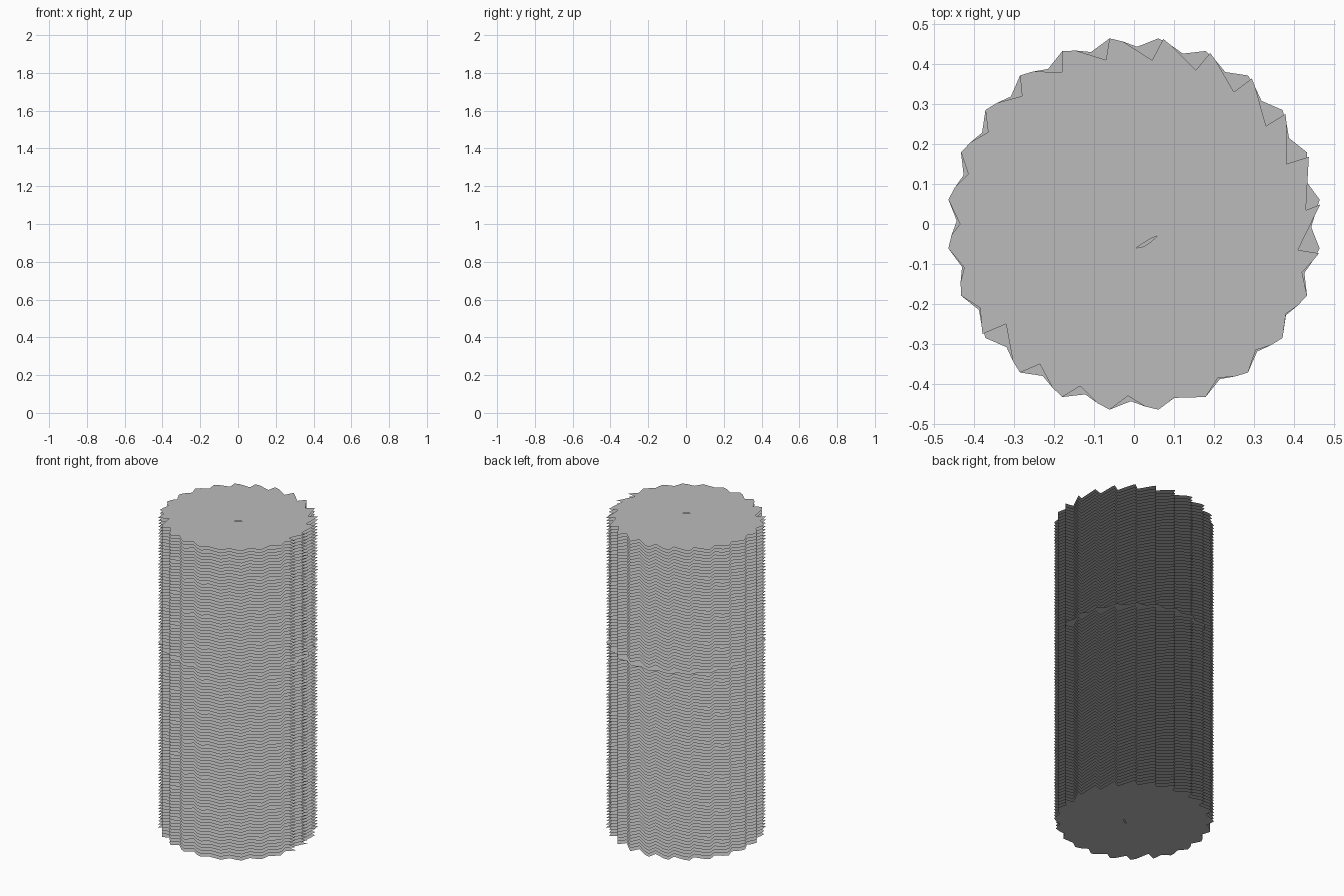
import bpy
import bmesh
from math import cos, sin, radians
from mathutils import Vector

cube = bpy.data.objects.get("Cube")
if cube:
    bpy.data.objects.remove(cube, do_unlink=True)

TEETH = 24
STEP = 360 / TEETH
TIP_RADIUS = 0.468
SPACING = 0.02

# Plain grey sheet material
grey = bpy.data.materials.new("sheet_grey")
grey.use_nodes = True
grey.diffuse_color = (0.5, 0.5, 0.5, 1)
grey.node_tree.nodes["Principled BSDF"].inputs["Base Color"].default_value = (0.5, 0.5, 0.5, 1)


def polar(angle, radius):
    return Vector((radius * cos(radians(angle)), radius * sin(radians(angle)), 0))


def toothed_outline(leans, valley_radii):
    """Each tooth is a tip, the valley after it, and a shoulder up to the next tip."""
    points = []
    for i, (lean, radius) in enumerate(zip(leans, valley_radii)):
        valley = STEP * i + lean
        tip = STEP * (i - 0.5) - (1.5 if lean < -6 else 0)
        points.append(polar(tip, TIP_RADIUS))
        points.append(polar(valley, radius))
        if i > 1:
            points.append(polar(STEP * (i + 0.5) - 4, 0.457))
    return points


def add_sheet(name, loops, z, count=1):
    """Fill the loops as one flat sheet and repeat it upward."""
    bm = bmesh.new()
    for loop in loops:
        verts = [bm.verts.new(p) for p in loop]
        for a, b in zip(verts, verts[1:] + verts[:1]):
            bm.edges.new((a, b))
    bmesh.ops.triangle_fill(bm, edges=bm.edges[:], use_beauty=True, normal=(0, 0, 1))
    for face in bm.faces:
        face.normal_update()
        if face.normal.z < 0:
            face.normal_flip()
    mesh = bpy.data.meshes.new(name)
    bm.to_mesh(mesh)
    bm.free()
    mesh.materials.append(grey)
    obj = bpy.data.objects.new(name, mesh)
    obj.location.z = z
    bpy.context.collection.objects.link(obj)
    if count > 1:
        array = obj.modifiers.new("layers", "ARRAY")
        array.count = count
        array.use_relative_offset = False
        array.use_constant_offset = True
        array.constant_offset_displace = (0, 0, SPACING)
    return obj


# Uneven valleys of the regular sheet: lean in degrees and radius
leans = [-9, -10.4, -8.5, -8.4, -7.1, -6.9, -6.3, -5.3, -4.7, -3.8, -2.2, -1.8,
         0, -0.6, -1.4, -7, -3.9, -3.4, -2, -2, -1.4, -1, -0.6, -1]
radii = [0.415, 0.431, 0.41, 0.411, 0.414, 0.415, 0.412, 0.416, 0.42, 0.425, 0.431, 0.433,
         0.435, 0.438, 0.438, 0.406, 0.422, 0.427, 0.43, 0.446, 0.438, 0.438, 0.441, 0.437]
regular = toothed_outline(leans, radii)

# Small central slit
slit = [Vector((x, y, 0)) for x, y in
        [(0.005, -0.06), (0.025, -0.056), (0.042, -0.045), (0.058, -0.03), (0.04, -0.037)]]

# Lower and upper stacks, parted by one fuller sheet
add_sheet("lower_stack", [regular, slit], 0, 60)
add_sheet("upper_stack", [regular, slit], 1.22, 40)
fuller = toothed_outline([-1] * TEETH, [0.443] * TEETH)
add_sheet("parting_sheet", [fuller], 1.2)
